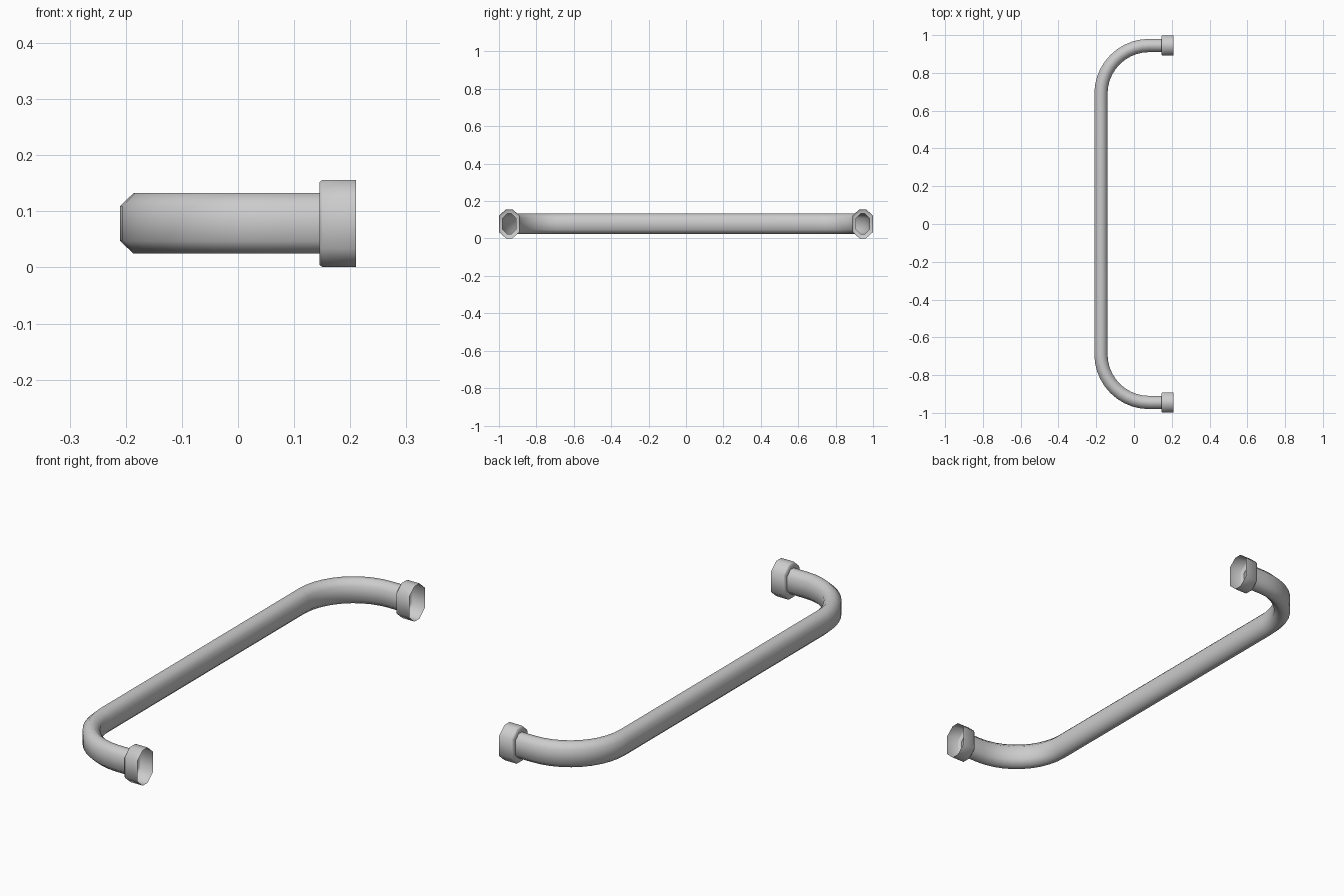
import bpy, bmesh, math

if "Cube" in bpy.data.objects:
    bpy.data.objects.remove(bpy.data.objects["Cube"])

ZC = 0.0785                       # height of the bar's centre line
HW, HH = 0.035, 0.054             # half width / half height of the tube
BX, EY, R = -0.175, 0.945, 0.255  # bar x, end y, bend radius


def octagon(hw, hh):
    a, b = hw * 0.32, hh * 0.58
    return [(hw, -b), (hw, b), (a, hh), (-a, hh),
            (-hw, b), (-hw, -b), (-a, -hh), (a, -hh)]


def sweep(name, stations):
    """Open tube through stations (x, y, heading, half width, half height)."""
    bm = bmesh.new()
    prev = None
    for x, y, ang, hw, hh in stations:
        nx, ny = -math.sin(ang), math.cos(ang)
        ring = [bm.verts.new((x + nx * u, y + ny * u, ZC + v))
                for u, v in octagon(hw, hh)]
        if prev:
            for i in range(8):
                j = (i + 1) % 8
                bm.faces.new((prev[i], prev[j], ring[j], ring[i]))
        prev = ring
    bmesh.ops.recalc_face_normals(bm, faces=bm.faces)
    me = bpy.data.meshes.new(name)
    bm.to_mesh(me)
    bm.free()
    ob = bpy.data.objects.new(name, me)
    bpy.context.collection.objects.link(ob)
    bpy.ops.object.select_all(action='DESELECT')
    ob.select_set(True)
    bpy.context.view_layer.objects.active = ob
    bpy.ops.object.shade_smooth_by_angle(angle=math.radians(55))
    return ob


# bent hollow handle bar: lower end, bend, straight run, bend, upper end
N = 10
path = [(0.146, -EY, math.pi)]
for i in range(N + 1):
    t = math.pi / 2 * i / N
    path.append((BX + R - R * math.sin(t), -EY + R - R * math.cos(t), math.pi - t))
path += [(x, -y, math.pi - a) for x, y, a in reversed(path)]
sweep("handle_bar", [(x, y, a, HW, HH) for x, y, a in path])

# open end collars with a small bevel and a back wall around the tube
for name, y in (("front_collar", -EY), ("back_collar", EY)):
    sweep(name, [(0.145, y, 0, HW, HH),
                 (0.145, y, 0, 0.050, 0.0735),
                 (0.150, y, 0, 0.054, 0.0775),
                 (0.210, y, 0, 0.054, 0.0775)])
